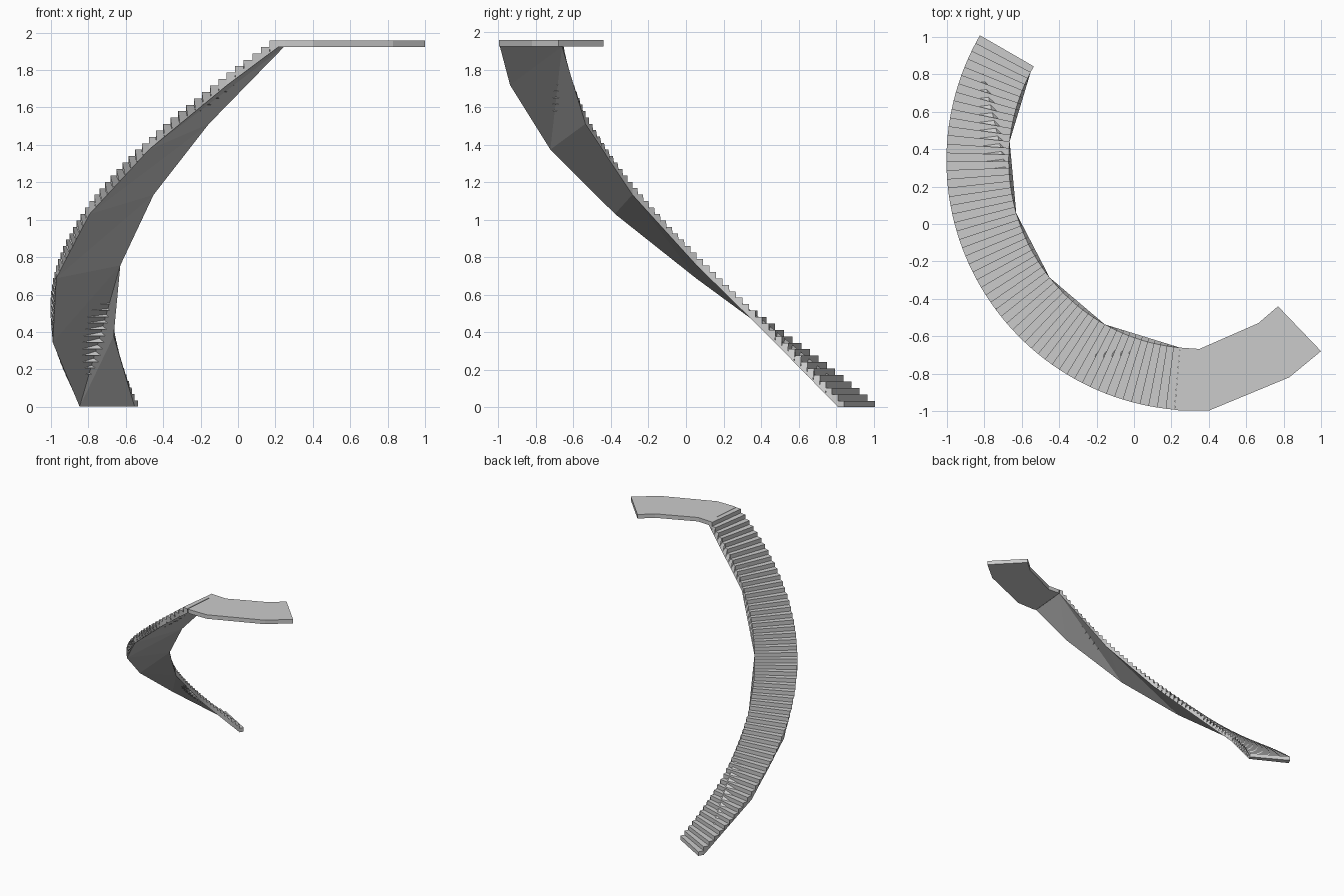
import bpy
import bmesh
from math import radians, cos, sin
from mathutils import Vector

if "Cube" in bpy.data.objects:
    bpy.data.objects.remove(bpy.data.objects["Cube"])

CX, CY = 0.335, 0.34            # centre of the stair curve
R_IN, R_OUT = 1.005, 1.338
STEPS = 57
START, END = 150.0, 264.9
TOP = 1.958
RISE = TOP / STEPS
TURN = (END - START) / STEPS


def point(r, n, z):
    """Point on the radius r after n steps of turn."""
    a = radians(START + n * TURN)
    return Vector((CX + r * cos(a), CY + r * sin(a), z))


def finish(bm, name):
    mesh = bpy.data.meshes.new(name)
    bm.to_mesh(mesh)
    bm.free()
    obj = bpy.data.objects.new(name, mesh)
    bpy.context.collection.objects.link(obj)
    return obj


# coarse edges of the underside, as step numbers
IN_KEYS = [0, 1, 12, 23, 34, 45, 57]
OUT_KEYS = [0, 1, 11, 21, 31, 41, 51, 57]


def key_point(r, n):
    return point(r, n, max(0, n - 1) * RISE)


def chord(r, keys, n):
    """Point on the coarse lower edge below step boundary n."""
    for a, b in zip(keys, keys[1:]):
        if a <= n <= b:
            return key_point(r, a).lerp(key_point(r, b), (n - a) / (b - a))


# steps: treads, risers and both side walls
bm = bmesh.new()


def face(*pts):
    return bm.faces.new([bm.verts.new(p) for p in pts])


for k in range(STEPS):
    lo, hi = k * RISE, (k + 1) * RISE
    i0, i1 = point(R_IN, k, hi), point(R_IN, k + 1, hi)
    o0, o1 = point(R_OUT, k, hi), point(R_OUT, k + 1, hi)
    face(i0, o0, o1, i1)
    face(point(R_OUT, k, lo), o0, i0, point(R_IN, k, lo))
    face(i0, i1, chord(R_IN, IN_KEYS, k + 1), chord(R_IN, IN_KEYS, k))
    face(o1, o0, chord(R_OUT, OUT_KEYS, k), chord(R_OUT, OUT_KEYS, k + 1))
bmesh.ops.remove_doubles(bm, verts=bm.verts, dist=0.0002)
finish(bm, "stair_steps")

# faceted underside: a strip of triangles between the coarse edges
bm = bmesh.new()
ins = [bm.verts.new(key_point(R_IN, n)) for n in IN_KEYS]
outs = [bm.verts.new(key_point(R_OUT, n)) for n in OUT_KEYS]
bm.faces.new((ins[0], ins[1], outs[1], outs[0]))
i = o = 1
for side in "iiooioioioo":
    if side == "i" and i < len(ins) - 1:
        bm.faces.new((ins[i], ins[i + 1], outs[o]))
        i += 1
    elif side == "o" and o < len(outs) - 1:
        bm.faces.new((ins[i], outs[o + 1], outs[o]))
        o += 1
bm.normal_update()
for f in bm.faces:
    if f.normal.z > 0:
        f.normal_flip()
finish(bm, "stair_underside")

# landing slab at the top
outline = [(0.217, -0.993), (0.25, -0.998), (0.40, -0.998), (0.83, -0.82),
           (1.0, -0.68), (0.77, -0.44), (0.665, -0.53), (0.35, -0.668),
           (0.246, -0.661)]
bm = bmesh.new()
base = bm.faces.new([bm.verts.new((x, y, TOP - RISE)) for x, y in outline])
ext = bmesh.ops.extrude_face_region(bm, geom=[base], use_keep_orig=True)
bmesh.ops.translate(bm, vec=(0, 0, RISE),
                    verts=[v for v in ext["geom"] if isinstance(v, bmesh.types.BMVert)])
bmesh.ops.recalc_face_normals(bm, faces=bm.faces)
finish(bm, "landing")
